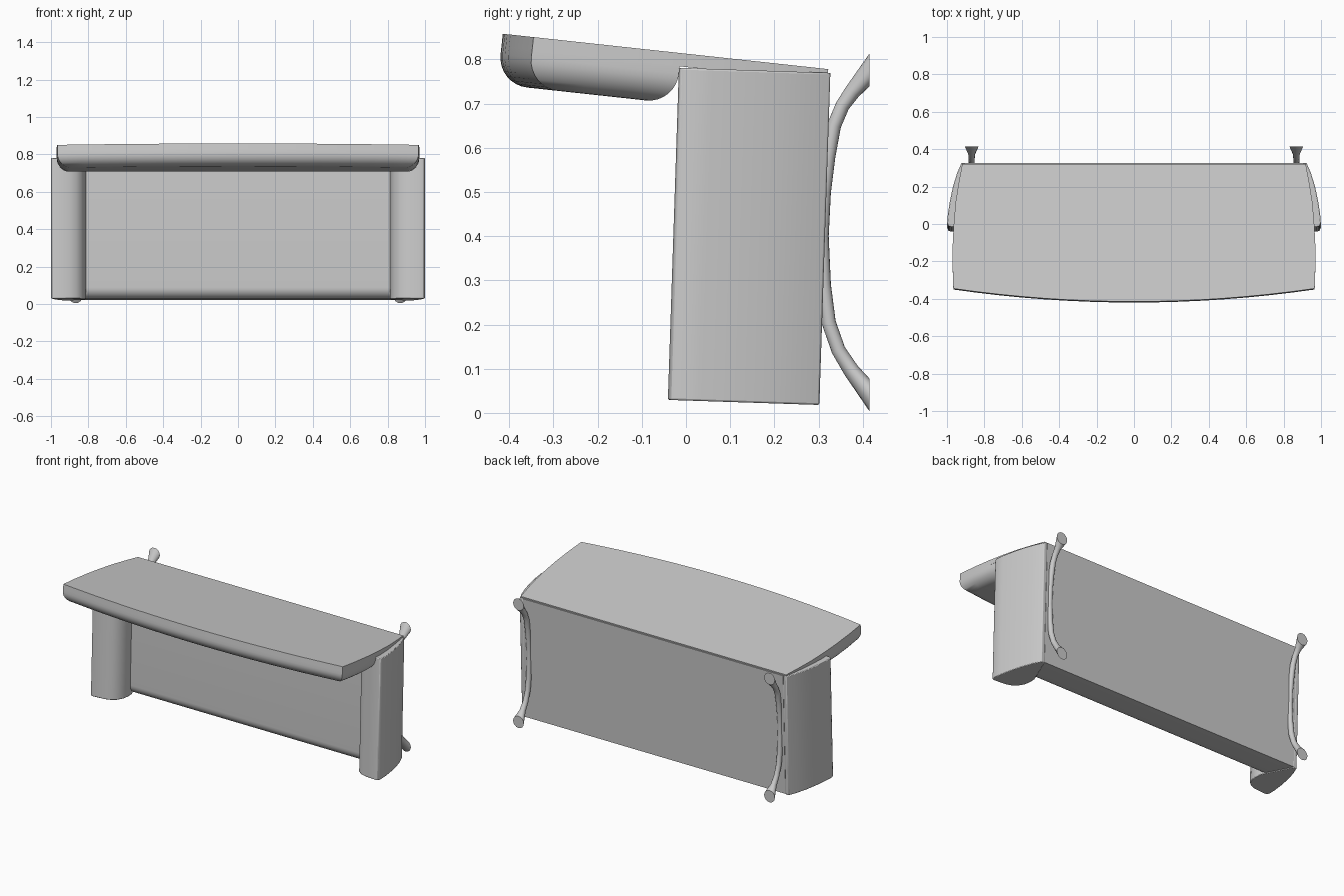
import bpy, bmesh, math
from mathutils import Vector

if "Cube" in bpy.data.objects:
    bpy.data.objects.remove(bpy.data.objects["Cube"])

BODY_TILT = math.radians(-1.9)
BACK_TILT = math.radians(-6.2)


def prism(name, outline, axis, lo, hi, loc, tilt, mirror=False, bevel=0.0):
    """Extrude a 2D outline along an axis; 'x' outlines are (y, z), 'z' outlines are (x, y)."""
    bm = bmesh.new()
    place = (lambda p, h: (h, p[0], p[1])) if axis == 'x' else (lambda p, h: (p[0], p[1], h))
    a = [bm.verts.new(place(p, lo)) for p in outline]
    b = [bm.verts.new(place(p, hi)) for p in outline]
    n = len(outline)
    bm.faces.new(a)
    bm.faces.new(b)
    for i in range(n):
        bm.faces.new((a[i], a[(i + 1) % n], b[(i + 1) % n], b[i]))
    bmesh.ops.recalc_face_normals(bm, faces=bm.faces)
    return finish(name, bm, loc, tilt, mirror, bevel)


def finish(name, bm, loc=(0, 0, 0), tilt=0.0, mirror=False, bevel=0.0):
    me = bpy.data.meshes.new(name)
    bm.to_mesh(me)
    bm.free()
    ob = bpy.data.objects.new(name, me)
    bpy.context.collection.objects.link(ob)
    ob.location = loc
    ob.rotation_euler.x = tilt
    if bevel:
        m = ob.modifiers.new("soft_edges", 'BEVEL')
        m.width, m.segments, m.limit_method = bevel, 2, 'ANGLE'
        m.angle_limit = math.radians(50)
    if mirror:
        ob.modifiers.new("mirror", 'MIRROR')
    bpy.ops.object.select_all(action='DESELECT')
    ob.select_set(True)
    bpy.context.view_layer.objects.active = ob
    bpy.ops.object.shade_smooth_by_angle(angle=math.radians(35))
    return ob


def arc(cx, cy, r, a0, a1, n=8):
    return [(cx + r * math.cos(math.radians(a0 + (a1 - a0) * i / n)),
             cy + r * math.sin(math.radians(a0 + (a1 - a0) * i / n))) for i in range(n + 1)]


# Seat slab, standing upright with a rounded lower front edge
body_loc = (0, 0, 0.028)
seat_outline = [(0.302, 0.004), (0.302, 0.752), (0.10, 0.752)] + arc(0.16, 0.064, 0.06, 180, 270)
prism("seat", seat_outline, 'x', -0.90, 0.90, body_loc, BODY_TILT)

# Arms: bowed outside, rounded front
arm_outline = [(0.922, 0.302), (0.945, 0.25), (0.967, 0.18), (0.984, 0.10), (0.995, 0.03),
               (0.999, -0.02), (0.992, -0.037), (0.975, -0.041), (0.90, -0.034), (0.865, -0.022),
               (0.838, 0.0), (0.820, 0.035), (0.814, 0.075), (0.818, 0.12), (0.90, 0.302)]
prism("arm", arm_outline, 'z', 0.0, 0.752, body_loc, BODY_TILT, mirror=True, bevel=0.004)


# Back rest: outlines follow the arched far edge (local y = 0 at the lower end)
def arched(side, steps=16):
    """Half-outline points on the right side, then the arch, then the mirrored side."""
    w = side[-1][0]
    edge = []
    for i in range(1, steps):
        x = w * (1 - 2 * i / steps)
        edge.append((x, side[-1][1] - 0.07 * (1 - (x / w) ** 2)))
    return side + edge + [(-x, y) for x, y in reversed(side)]


back_loc = (0, 0.322, 0.778)
prism("back_panel", arched([(0.918, 0.0), (0.937, -0.10), (0.953, -0.20), (0.963, -0.31),
                            (0.969, -0.42), (0.970, -0.55), (0.966, -0.671)]),
      'z', -0.03, 0.0, back_loc, BACK_TILT)

# Cushion: stacked rings that shrink inwards along a quarter round
cushion = arched([(0.962, -0.335), (0.969, -0.42), (0.970, -0.55), (0.966, -0.671)])
bm = bmesh.new()
R = 0.068
levels = [(0.0, -0.029)] + [(R * (1 - math.cos(t)), -0.047 - R * math.sin(t))
                            for t in [math.radians(90 * k / 8) for k in range(9)]]
y_mid = -0.53
rings = []
for inset, z in levels:
    ring = []
    for x, y in cushion:
        sx = (0.97 - inset) / 0.97
        half = 0.195
        ring.append(bm.verts.new((x * sx, y + inset * max(-1, min(1, (y_mid - y) / 0.10)), z)))
    rings.append(ring)
n = len(cushion)
for a, b in zip(rings, rings[1:]):
    for i in range(n):
        bm.faces.new((a[i], a[(i + 1) % n], b[(i + 1) % n], b[i]))
bm.faces.new(rings[0])
bm.faces.new(rings[-1])
bmesh.ops.recalc_face_normals(bm, faces=bm.faces)
finish("back_cushion", bm, back_loc, BACK_TILT)

# Bowed leg rails with flared, flat-cut feet
path = [(0.415, 0.041, 0.037), (0.374, 0.096, 0.018), (0.345, 0.142, 0.016), (0.323, 0.205, 0.016),
        (0.312, 0.29, 0.016), (0.307, 0.40, 0.016), (0.312, 0.50, 0.016), (0.322, 0.58, 0.016),
        (0.335, 0.65, 0.016), (0.354, 0.695, 0.016), (0.376, 0.726, 0.018), (0.415, 0.776, 0.037)]
bm = bmesh.new()
rings = []
for i, (y, z, r) in enumerate(path):
    if i == 0:
        side = Vector((0, 0, 1))
    elif i == len(path) - 1:
        side = Vector((0, 0, 1)) * -1
    else:
        p, q = path[i - 1], path[i + 1]
        d = Vector((0, q[0] - p[0], q[1] - p[1])).normalized()
        side = Vector((0, d.z, -d.y))
    rings.append([bm.verts.new(Vector((0.868, y, z)) + Vector((1, 0, 0)) * r * math.cos(t) + side * r * math.sin(t))
                  for t in [2 * math.pi * k / 16 for k in range(16)]])
for a, b in zip(rings, rings[1:]):
    for k in range(16):
        bm.faces.new((a[k], a[(k + 1) % 16], b[(k + 1) % 16], b[k]))
bm.faces.new(rings[0])
bm.faces.new(rings[-1])
bmesh.ops.recalc_face_normals(bm, faces=bm.faces)
finish("leg_rail", bm, mirror=True)
